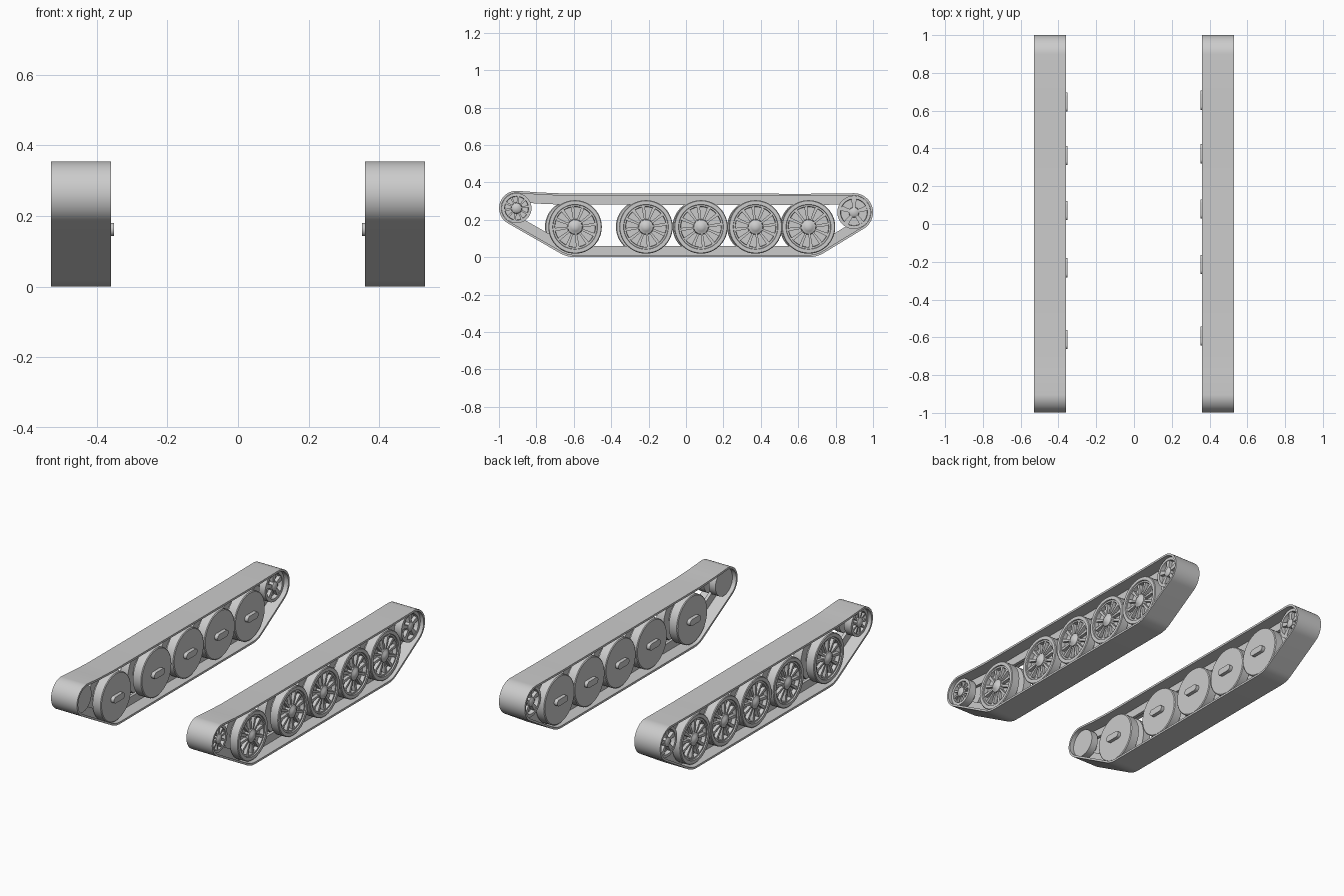
import bpy, bmesh, math
from mathutils import Vector

if "Cube" in bpy.data.objects:
    bpy.data.objects.remove(bpy.data.objects["Cube"])

grey = bpy.data.materials.new("plain grey")
grey.diffuse_color = (0.6, 0.6, 0.6, 1)
grey.use_nodes = True
grey.node_tree.nodes["Principled BSDF"].inputs["Base Color"].default_value = grey.diffuse_color


def finish(bm, name):
    bmesh.ops.remove_doubles(bm, verts=bm.verts, dist=1e-5)
    bmesh.ops.recalc_face_normals(bm, faces=bm.faces)
    me = bpy.data.meshes.new(name)
    bm.to_mesh(me)
    bm.free()
    me.materials.append(grey)
    ob = bpy.data.objects.new(name, me)
    bpy.context.collection.objects.link(ob)
    bpy.ops.object.select_all(action='DESELECT')
    ob.select_set(True)
    bpy.context.view_layer.objects.active = ob
    bpy.ops.object.shade_smooth_by_angle(angle=math.radians(32))
    return ob


def bridge(bm, loops, closed):
    """Quads between successive point loops."""
    rings = [[bm.verts.new(p) for p in loop] for loop in loops]
    pairs = list(zip(rings, rings[1:]))
    if closed:
        pairs.append((rings[-1], rings[0]))
    for a, b in pairs:
        n = len(a)
        for i in range(n):
            j = (i + 1) % n
            bm.faces.new((a[i], a[j], b[j], b[i]))


def lathe(bm, side, y, z, profile, segs=48):
    """Revolve an (x, radius) profile about the axle."""
    loops = []
    for x, r in profile:
        r = max(r, 1e-6)
        loops.append([(side * x, y + r * math.cos(2 * math.pi * i / segs),
                       z + r * math.sin(2 * math.pi * i / segs)) for i in range(segs)])
    bridge(bm, loops, False)


def add_spokes(bm, side, y, z, count, r0, r1, w0, w1, x0, x1):
    """Tapered radial bars between two radii."""
    for k in range(count):
        a = 2 * math.pi * (k + 0.25) / count
        d = Vector((0, math.cos(a), math.sin(a)))
        t = Vector((0, -math.sin(a), math.cos(a)))
        c = Vector((0, y, z))
        quad = [c + d * r0 - t * w0, c + d * r1 - t * w1, c + d * r1 + t * w1, c + d * r0 + t * w0]
        lo = [bm.verts.new(p + Vector((side * x0, 0, 0))) for p in quad]
        hi = [bm.verts.new(p + Vector((side * x1, 0, 0))) for p in quad]
        bm.faces.new(lo)
        bm.faces.new(hi)
        for i in range(4):
            j = (i + 1) % 4
            bm.faces.new((lo[i], lo[j], hi[j], hi[i]))


# Track path: arcs round the end wheels and first/last road wheels
ARCS = [(-0.906, 0.262, 0.093, 90, 240, 24), (-0.593, 0.16, 0.16, 240, 270, 8),
        (0.655, 0.16, 0.16, 270, 302, 8), (0.898, 0.24, 0.102, 302, 450, 24)]


def track_path(inset):
    pts = []
    for y, z, r, a0, a1, n in ARCS:
        for i in range(n + 1):
            a = math.radians(a0 + (a1 - a0) * i / n)
            pts.append((y + (r - inset) * math.cos(a), z + (r - inset) * math.sin(a)))
    # slightly slack upper run
    pts += [(0.65, 0.339 - inset), (-0.66, 0.341 - inset), (-0.78, 0.346 - inset)]
    return pts


def band(name, side, x0, x1, out, inn):
    bm = bmesh.new()
    loops = [[(side * x, y, z) for y, z in track_path(d)]
             for x, d in ((x0, out), (x1, out), (x1, inn), (x0, inn))]
    bridge(bm, loops, True)
    finish(bm, name)


ROAD_Y = (-0.593, -0.214, 0.08, 0.372, 0.655)

for side, label in ((1, "right"), (-1, "left")):
    shift = 0 if side > 0 else -0.018
    band(label + "_track_belt", side, 0.36, 0.53, 0, 0.012)
    band(label + "_track_guide", side, 0.436, 0.454, 0.010, 0.060)

    for n, y0 in enumerate(ROAD_Y, 1):
        y, z = y0 + (shift if n < 3 else shift * 0.5), 0.162
        # Double road wheel with guide groove, dished outer face and domed hub
        bm = bmesh.new()
        lathe(bm, side, y, z, [
            (0.373, 0), (0.373, 0.138), (0.377, 0.143), (0.428, 0.143), (0.428, 0.094),
            (0.462, 0.094), (0.462, 0.143), (0.511, 0.143), (0.515, 0.139), (0.515, 0.120),
            (0.508, 0.118), (0.508, 0.109), (0.485, 0.107), (0.485, 0.042), (0.510, 0.038),
            (0.512, 0.030), (0.519, 0.022), (0.523, 0.010), (0.524, 0)])
        add_spokes(bm, side, y, z, 12, 0.034, 0.110, 0.005, 0.009, 0.482, 0.505)
        finish(bm, f"{label}_road_wheel_{n}")

        # Rounded suspension arm on the inner face
        bm = bmesh.new()
        outline = []
        for cy, a0 in ((0.032, -90), (-0.032, 90)):
            for i in range(13):
                a = math.radians(a0 + 15 * i)
                outline.append((y + cy + 0.019 * math.cos(a), z + 0.019 * math.sin(a)))
        bridge(bm, [[(side * x, p, q) for p, q in outline] for x in (0.376, 0.352)], False)
        bm.verts.ensure_lookup_table()
        m = len(outline)
        bm.faces.new(bm.verts[:m])
        bm.faces.new(bm.verts[m:])
        finish(bm, f"{label}_suspension_arm_{n}")

    # Front wheel: plain inner disc, ten-spoked outer face
    bm = bmesh.new()
    y, z = -0.906, 0.262
    lathe(bm, side, y, z, [
        (0.385, 0), (0.385, 0.080), (0.428, 0.080), (0.428, 0.032), (0.462, 0.032),
        (0.462, 0.080), (0.508, 0.080), (0.508, 0.064), (0.485, 0.062), (0.485, 0.030),
        (0.510, 0.027), (0.517, 0.016), (0.520, 0)])
    add_spokes(bm, side, y, z, 10, 0.022, 0.068, 0.004, 0.006, 0.482, 0.505)
    finish(bm, label + "_front_wheel")

    # Rear wheel: five broad spokes on both faces
    bm = bmesh.new()
    y, z = 0.898, 0.24
    lathe(bm, side, y, z, [
        (0.378, 0), (0.380, 0.016), (0.386, 0.026), (0.412, 0.028), (0.412, 0.070),
        (0.388, 0.072), (0.388, 0.089), (0.428, 0.089), (0.428, 0.040), (0.462, 0.040),
        (0.462, 0.089), (0.508, 0.089), (0.508, 0.072), (0.484, 0.070), (0.484, 0.028),
        (0.508, 0.026), (0.514, 0.016), (0.516, 0)])
    for x0, x1 in ((0.391, 0.415), (0.481, 0.505)):
        add_spokes(bm, side, y, z, 5, 0.018, 0.074, 0.008, 0.014, x0, x1)
    finish(bm, label + "_rear_wheel")
